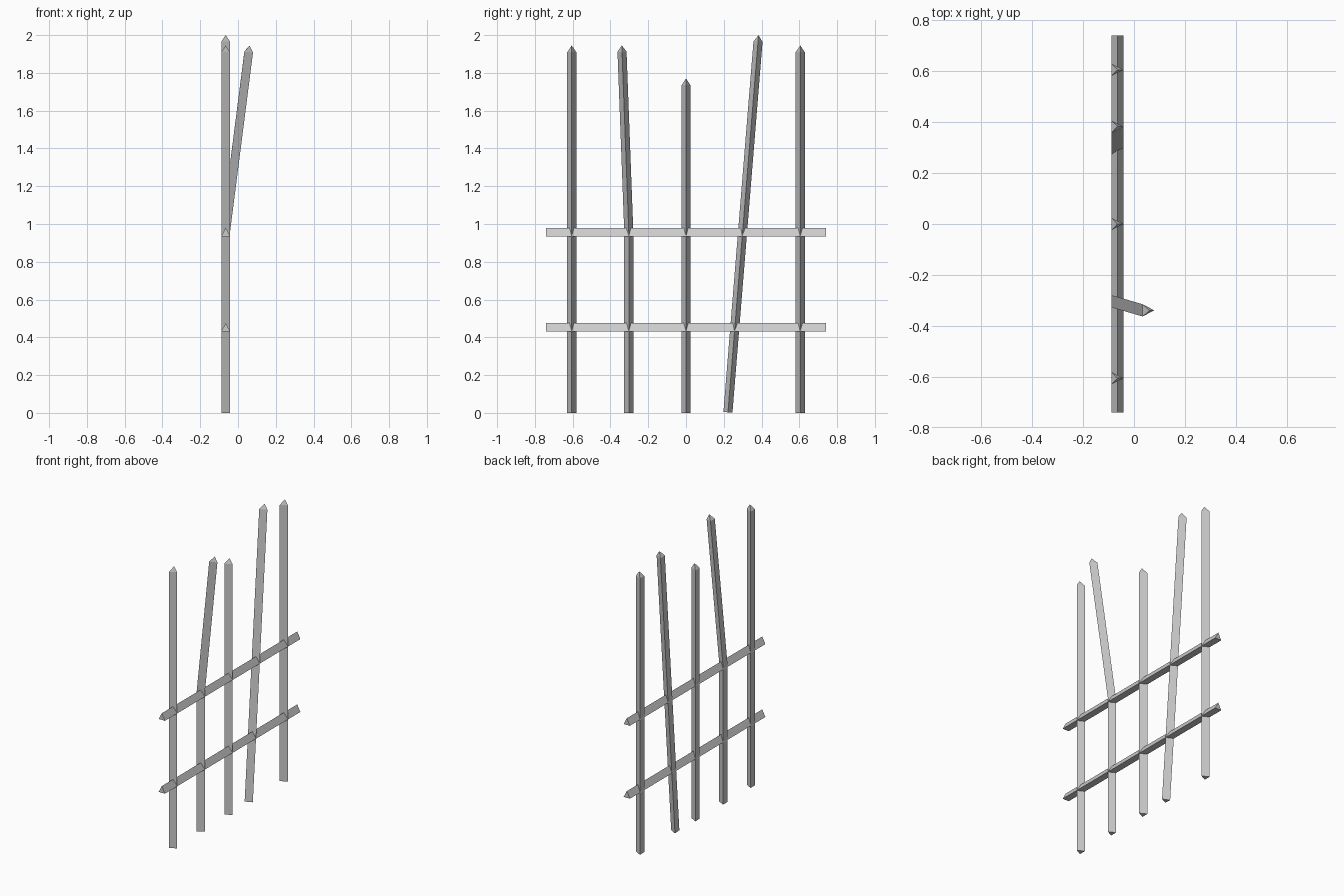
import bpy
import bmesh
from mathutils import Vector

cube = bpy.data.objects.get("Cube")
if cube:
    bpy.data.objects.remove(cube, do_unlink=True)

WIDTH, DEPTH, TIP = 0.048, 0.046, 0.035
PLANE_X = -0.065

grey = bpy.data.materials.new("plain_grey")
grey.use_nodes = True
colour = (0.6, 0.6, 0.6, 1.0)
grey.diffuse_color = colour
grey.node_tree.nodes["Principled BSDF"].inputs["Base Color"].default_value = colour


def triangle_bar(name, path, ridge, pointed):
    """Triangular bar along a path, with its ridge facing one way."""
    points = [Vector(p) for p in path]
    bm = bmesh.new()
    rings = []
    for i, point in enumerate(points):
        before, after = points[max(i - 1, 0)], points[min(i + 1, len(points) - 1)]
        axis = (after - before).normalized()
        out = (ridge - axis * ridge.dot(axis)).normalized()
        side = axis.cross(out)
        centre = point - axis * TIP if pointed and i == len(points) - 1 else point
        corners = (out * DEPTH / 2,
                   side * WIDTH / 2 - out * DEPTH / 2,
                   -side * WIDTH / 2 - out * DEPTH / 2)
        rings.append([bm.verts.new(centre + c) for c in corners])
    # Long faces
    for low, high in zip(rings, rings[1:]):
        for k in range(3):
            n = (k + 1) % 3
            bm.faces.new((low[k], low[n], high[n], high[k]))
    # Ends
    bm.faces.new(rings[0][::-1])
    if pointed:
        apex = bm.verts.new(points[-1])
        for k in range(3):
            bm.faces.new((rings[-1][k], rings[-1][(k + 1) % 3], apex))
    else:
        bm.faces.new(rings[-1])
    bmesh.ops.recalc_face_normals(bm, faces=bm.faces)
    mesh = bpy.data.meshes.new(name)
    bm.to_mesh(mesh)
    bm.free()
    mesh.materials.append(grey)
    obj = bpy.data.objects.new(name, mesh)
    bpy.context.collection.objects.link(obj)


# Pointed pickets: straight, snapped and leaning
X = PLANE_X
pickets = {
    "front_picket": [(X, -0.605, 0), (X, -0.605, 1.945)],
    "snapped_picket": [(X, -0.303, 0), (X, -0.303, 0.96), (0.061, -0.34, 1.945)],
    "short_picket": [(X, 0, 0), (X, 0, 1.77)],
    "leaning_picket": [(X, 0.222, 0.003), (X, 0.384, 2.0)],
    "back_picket": [(X, 0.605, 0), (X, 0.605, 1.945)],
}
for name, path in pickets.items():
    triangle_bar(name, path, Vector((1, 0, 0)), True)

# Horizontal rails with the ridge on top
for name, z in (("lower_rail", 0.453), ("upper_rail", 0.957)):
    triangle_bar(name, [(X, -0.74, z), (X, 0.74, z)], Vector((0, 0, 1)), False)
